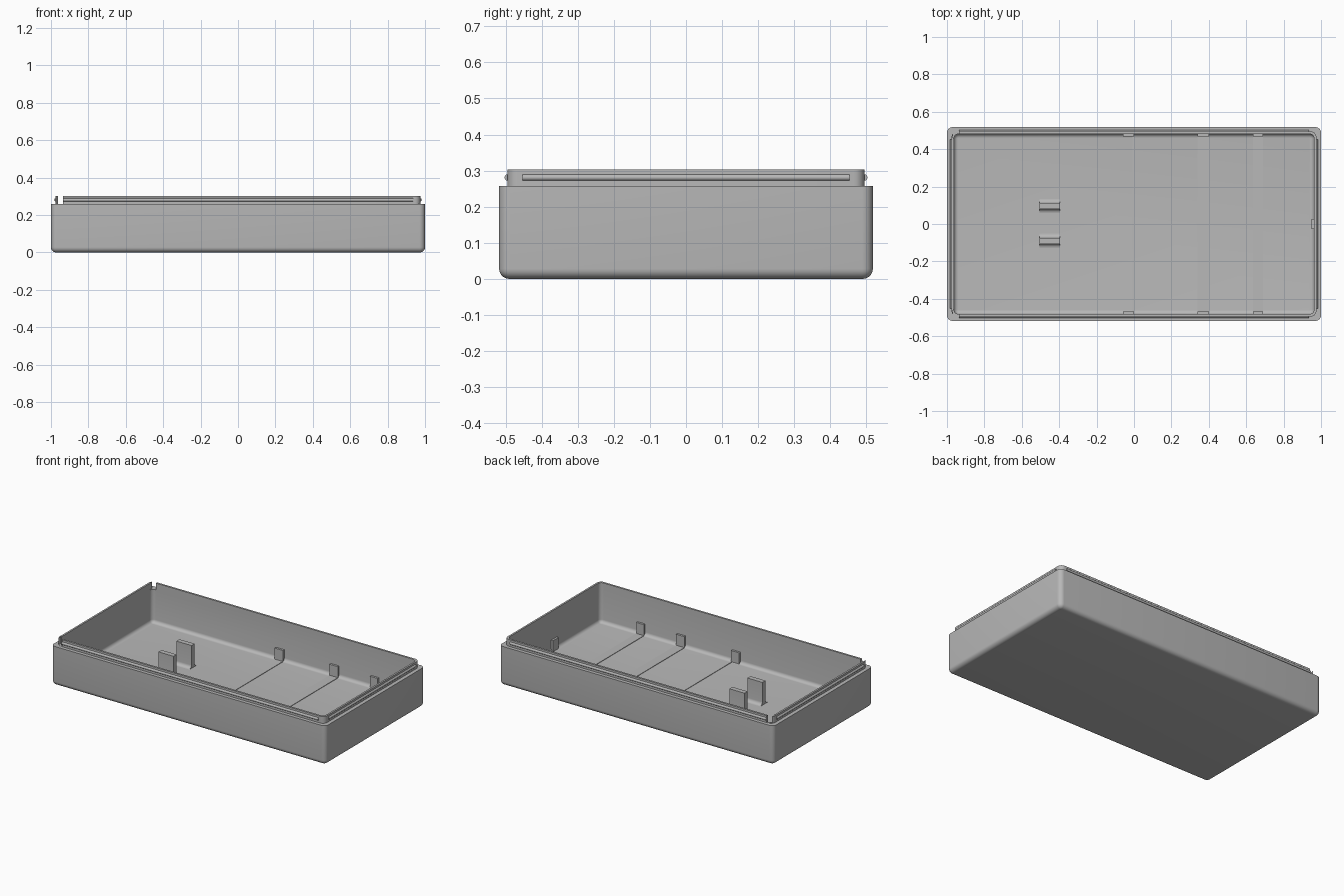
import bpy, bmesh, math

cube = bpy.data.objects.get("Cube")
if cube:
    bpy.data.objects.remove(cube, do_unlink=True)

grey = bpy.data.materials.new("plain grey plastic")
grey.use_nodes = True
grey.diffuse_color = (0.48, 0.48, 0.48, 1)
grey.node_tree.nodes["Principled BSDF"].inputs["Base Color"].default_value = grey.diffuse_color

FLOOR, RIM, TOP = 0.04, 0.258, 0.303


def finish(name, bm, smooth=True):
    bmesh.ops.recalc_face_normals(bm, faces=bm.faces)
    mesh = bpy.data.meshes.new(name)
    bm.to_mesh(mesh)
    bm.free()
    mesh.materials.append(grey)
    ob = bpy.data.objects.new(name, mesh)
    bpy.context.collection.objects.link(ob)
    if smooth:
        bpy.ops.object.select_all(action="DESELECT")
        ob.select_set(True)
        bpy.context.view_layer.objects.active = ob
        bpy.ops.object.shade_smooth_by_angle(angle=math.radians(35))
    return ob


def rounded_ring(bm, hx, hy, r, z, steps=6):
    """Ring of vertices around a rectangle with rounded corners."""
    ring = []
    for k, (sx, sy) in enumerate([(1, 1), (-1, 1), (-1, -1), (1, -1)]):
        for i in range(steps + 1):
            a = (k + i / steps) * math.pi / 2
            ring.append(bm.verts.new((sx * (hx - r) + r * math.cos(a),
                                      sy * (hy - r) + r * math.sin(a), z)))
    return ring


def box(name, x0, x1, y0, y1, z0, z1):
    bm = bmesh.new()
    bmesh.ops.create_cube(bm, size=1)
    for v in bm.verts:
        v.co = ((x0, x1)[v.co.x > 0], (y0, y1)[v.co.y > 0], (z0, z1)[v.co.z > 0])
    return finish(name, bm, smooth=False)


def fillet(radius, steps=6):
    """Inset and height pairs of a quarter round, from the flat side upward."""
    for i in range(steps + 1):
        a = i / steps * math.pi / 2
        yield radius * (1 - math.sin(a)), radius * (1 - math.cos(a))


# Tray shell: outer wall, stepped rim, lip, inner wall and floor in one loft
bm = bmesh.new()
rings = [rounded_ring(bm, 1 - d, 0.518 - d, 0.03 - d, h) for d, h in fillet(0.028)]
rings.append(rounded_ring(bm, 1, 0.518, 0.03, RIM))
rings += [rounded_ring(bm, 0.975, 0.495, 0.03, z) for z in (RIM, TOP)]
rings.append(rounded_ring(bm, 0.963, 0.482, 0.025, TOP))
rings += [rounded_ring(bm, 0.963 - d, 0.482 - d, 0.025 - d, FLOOR + h)
          for d, h in reversed(list(fillet(0.022)))]
for a, b in zip(rings, rings[1:]):
    for i in range(len(a)):
        j = (i + 1) % len(a)
        bm.faces.new((a[i], a[j], b[j], b[i]))
bm.faces.new(rings[0])
bm.faces.new(rings[-1])
shell = finish("tray_shell", bm)

# Notches through the lip at the two right-hand corners
for side, tag in ((-1, "front"), (1, "back")):
    y0, y1 = sorted((side * 0.46, side * 0.51))
    cutter = box(tag + "_notch_cutter", -0.967, -0.935, y0, y1, RIM + 0.001, 0.35)
    cutter.hide_render = True
    cutter.hide_viewport = True
    cutter.display_type = "WIRE"
    mod = shell.modifiers.new(tag + "_notch", "BOOLEAN")
    mod.operation = "DIFFERENCE"
    mod.solver = "EXACT"
    mod.object = cutter


# Snap beads running along the lip
def bead(name, length, location, along_x):
    bm = bmesh.new()
    bmesh.ops.create_cone(bm, cap_ends=True, segments=16, radius1=0.009,
                          radius2=0.009, depth=length)
    ob = finish(name, bm)
    ob.location = location
    ob.rotation_euler = (0, math.pi / 2, 0) if along_x else (math.pi / 2, 0, 0)


for s, long_name, short_name in ((-1, "front", "right"), (1, "back", "left")):
    bead(long_name + "_snap_bead", 1.87, (0, s * 0.494, 0.281), True)
    bead(short_name + "_snap_bead", 0.906, (s * 0.974, 0, 0.281), False)

# Wall tabs in pairs, each with a shallow strip across the floor
for n, (x0, x1, strip) in enumerate([(-0.06, 0, 0.008), (0.34, 0.40, 0.06),
                                     (0.635, 0.69, 0.055)], 1):
    box(f"floor_strip_{n}", x1 - strip, x1, -0.475, 0.475, FLOOR - 0.005, FLOOR + 0.003)
    box(f"front_tab_{n}", x0, x1, -0.485, -0.468, FLOOR - 0.005, 0.115)
    box(f"back_tab_{n}", x0, x1, 0.468, 0.485, FLOOR - 0.005, 0.115)
box("end_tab", 0.949, 0.966, -0.028, 0.028, FLOOR - 0.005, 0.115)

# Pair of standing posts with filleted feet
for y, tag in ((-0.09, "front"), (0.096, "back")):
    half = [(0.016 + 0.022 - d, FLOOR + h) for d, h in
            ((0.022 * math.sin(a), 0.022 * (1 - math.cos(a)))
             for a in (i / 6 * math.pi / 2 for i in range(7)))]
    half = [(0.038, FLOOR - 0.005)] + half + [(0.016, 0.19)]
    outline = half + [(-p, z) for p, z in reversed(half)]
    bm = bmesh.new()
    face = bm.faces.new([bm.verts.new((-0.505, y + p, z)) for p, z in outline])
    out = bmesh.ops.extrude_face_region(bm, geom=[face])
    bmesh.ops.translate(bm, vec=(0.11, 0, 0),
                        verts=[g for g in out["geom"] if isinstance(g, bmesh.types.BMVert)])
    finish(tag + "_post", bm)
